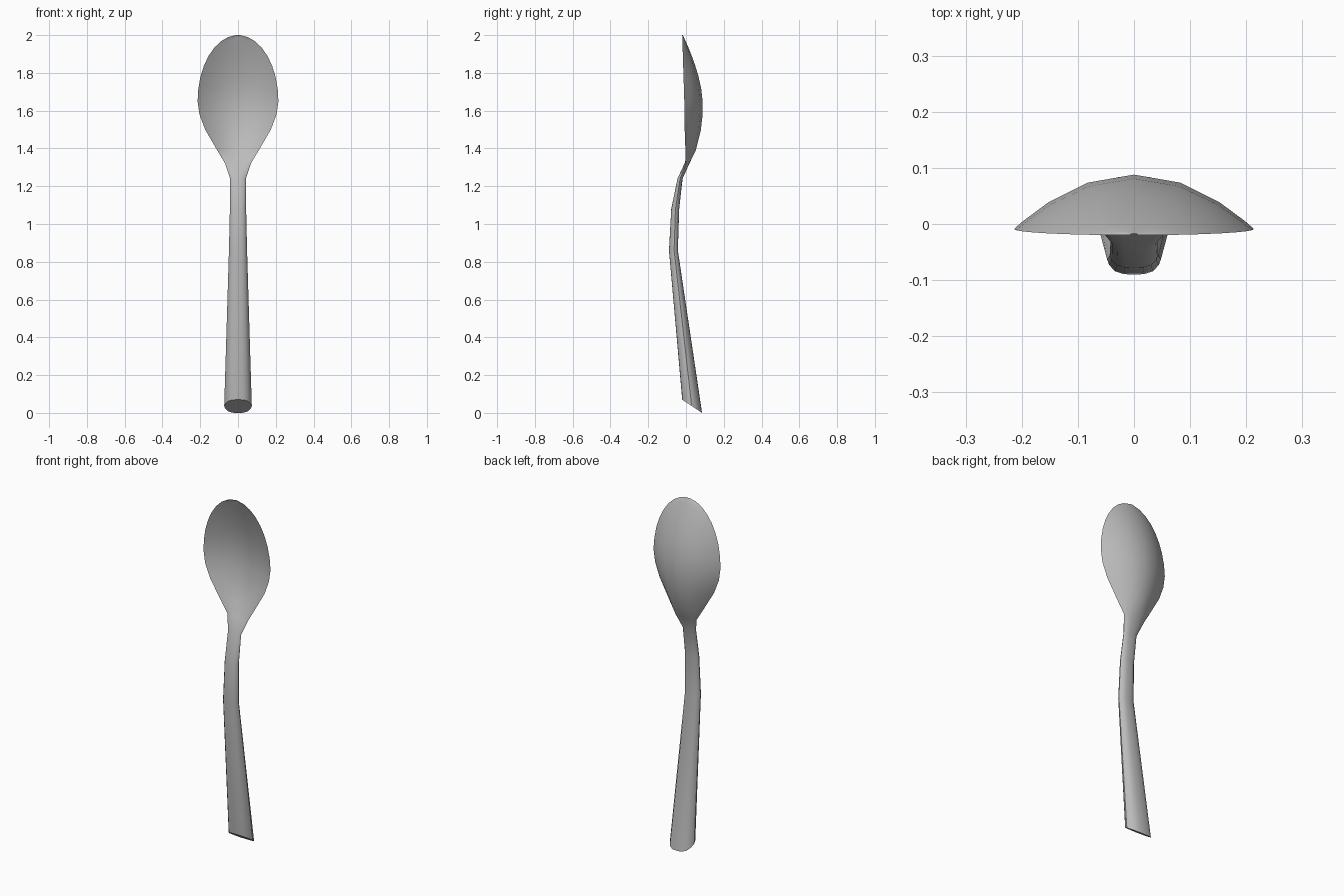
import bpy
import bmesh
import math

cube = bpy.data.objects.get("Cube")
if cube:
    bpy.data.objects.remove(cube, do_unlink=True)

# One plain metal colour
metal = bpy.data.materials.new("grey_metal")
metal.use_nodes = True
colour = (0.5, 0.5, 0.5, 1)
metal.diffuse_color = colour
metal.node_tree.nodes["Principled BSDF"].inputs["Base Color"].default_value = colour

# Sections: height, half width, side edge y, front y, back y, squareness
sections = [
    (0.07, 0.073, 0.03, -0.02, 0.085, 3.5),
    (0.86, 0.048, -0.063, -0.09, -0.043, 3.5),
    (1.08, 0.043, -0.056, -0.078, -0.036, 3.5),
    (1.24, 0.042, -0.031, -0.045, -0.018, 3.5),
    (1.32, 0.068, 0.0, -0.008, 0.018, 2.5),
    (1.39, 0.11, -0.003, 0.038, 0.052, 2),
    (1.50, 0.174, -0.007, 0.067, 0.079, 2),
    (1.58, 0.204, -0.009, 0.077, 0.088, 2),
]

# Rounded upper half of the bowl
STEPS = 9
for i in range(STEPS):
    a = math.pi / 2 * i / (STEPS - 0.7)
    s = math.sin(a)
    back = 0.088 - 0.105 * s ** 1.6
    sections.append((1.65 + 0.35 * s, 0.214 * math.cos(a), -0.009 - 0.011 * s,
                     back - 0.011 * math.cos(a), back, 2))

SIDES = 16


def ring_points(z, w, edge, front, back, power):
    """Closed section made of a front curve and a back curve."""
    points = []
    for k in range(SIDES):
        a = 2 * math.pi * k / SIDES
        u = math.cos(a)
        middle = front if math.sin(a) < 0 else back
        bulge = max(0, 1 - abs(u) ** power) ** (1 if power == 2 else 0.7)
        points.append([w * u, edge + (middle - edge) * bulge, z])
    return points


bm = bmesh.new()
rings = []
for n, section in enumerate(sections):
    points = ring_points(*section)
    if n == 0:
        # Slanted cut at the foot of the handle
        for p in points:
            p[2] -= (p[1] + 0.02) / 0.105 * 0.07
    rings.append([bm.verts.new(p) for p in points])

for lower, upper in zip(rings, rings[1:]):
    for k in range(SIDES):
        j = (k + 1) % SIDES
        bm.faces.new((lower[k], lower[j], upper[j], upper[k]))
bm.faces.new(rings[0])

# Tip of the bowl
tip = bm.verts.new((0, -0.018, 2))
for k in range(SIDES):
    bm.faces.new((rings[-1][k], rings[-1][(k + 1) % SIDES], tip))
bmesh.ops.recalc_face_normals(bm, faces=bm.faces)

mesh = bpy.data.meshes.new("spoon")
bm.to_mesh(mesh)
bm.free()
mesh.materials.append(metal)
spoon = bpy.data.objects.new("spoon", mesh)
bpy.context.collection.objects.link(spoon)
bpy.context.view_layer.objects.active = spoon
spoon.select_set(True)
bpy.ops.object.shade_smooth_by_angle(angle=math.radians(35))
